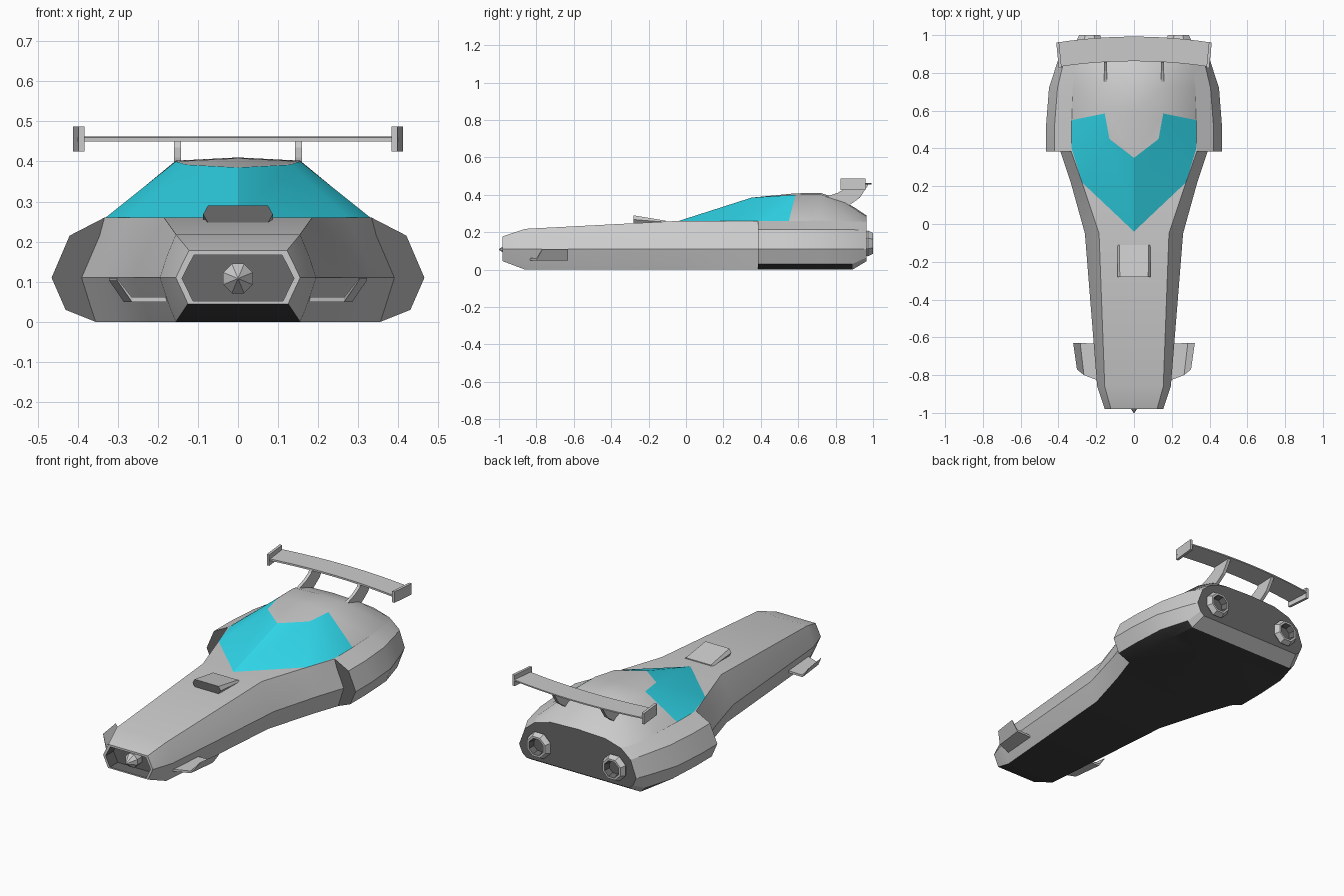
import bpy, bmesh
from math import cos, sin, pi, radians

if "Cube" in bpy.data.objects:
    bpy.data.objects.remove(bpy.data.objects["Cube"])


def material(name, rgb):
    m = bpy.data.materials.new(name)
    m.diffuse_color = (*rgb, 1)
    m.use_nodes = True
    m.node_tree.nodes["Principled BSDF"].inputs["Base Color"].default_value = m.diffuse_color
    return m


GREY = material("grey", (0.8, 0.8, 0.8))
DARK = material("dark", (0.14, 0.14, 0.14))
BLACK = material("black", (0.05, 0.05, 0.05))
GLASS = material("glass", (0.03, 0.70, 0.85))
MATS = [GREY, DARK, BLACK, GLASS]


def build(name, verts, faces, mirror=False, smooth=0):
    """faces: list of (indices, material number); mirror adds the -x copy."""
    bm = bmesh.new()
    for s in ((1, -1) if mirror else (1,)):
        vs = [bm.verts.new((s * x, y, z)) for x, y, z in verts]
        for idx, mat in faces:
            bm.faces.new([vs[i] for i in idx]).material_index = mat
    bmesh.ops.remove_doubles(bm, verts=bm.verts, dist=1e-5)
    bmesh.ops.recalc_face_normals(bm, faces=bm.faces)
    me = bpy.data.meshes.new(name)
    bm.to_mesh(me)
    bm.free()
    for m in MATS:
        me.materials.append(m)
    if smooth:
        me.shade_smooth()
        me.set_sharp_from_angle(angle=radians(smooth))
    ob = bpy.data.objects.new(name, me)
    bpy.context.collection.objects.link(ob)
    return ob


def loft(name, rings, mat=lambda i, j: 0, caps=(0, 0), **kw):
    """Skin closed rings of equal point count and cap both ends."""
    n = len(rings[0])
    faces = [([i * n + j, i * n + (j + 1) % n, (i + 1) * n + (j + 1) % n, (i + 1) * n + j], mat(i, j))
             for i in range(len(rings) - 1) for j in range(n)]
    last = (len(rings) - 1) * n
    faces += [(list(range(n)), caps[0]), (list(range(last, last + n)), caps[1])]
    return build(name, [p for r in rings for p in r], faces, **kw)


def section(y, half):
    """Symmetric ring from right-hand (x, z) points, bottom to top."""
    return [(x, y, z) for x, z in half] + [(-x, y, z) for x, z in reversed(half)]


def octagon(cx, y, cz, r):
    return [(cx + r * cos(k * pi / 4 + pi / 8), y, cz + r * sin(k * pi / 4 + pi / 8)) for k in range(8)]


# Hull: sections from the nose rim to the tail, with a step at the side intakes
nose = [(.125, .045), (.134, .065), (.155, .11), (.14, .142), (.122, .178)]
inner = [(x * .9, .108 + (z - .11) * .86) for x, z in nose]
pod = [(.355, 0), (.43, .03), (.465, .11), (.42, .215), (.333, .26)]
hull = [
    section(-.91, inner),
    section(-.98, inner),
    section(-.98, nose),
    section(-.86, [(.155, 0), (.168, .03), (.195, .11), (.177, .165), (.155, .218)]),
    section(-.05, [(.22, 0), (.232, .03), (.26, .11), (.225, .19), (.185, .26)]),
    section(.22, [(.298, 0), (.308, .03), (.335, .11), (.302, .2), (.275, .26)]),
    section(.385, [(.355, 0), (.365, .03), (.39, .11), (.345, .215), (.333, .26)]),
    section(.385, pod),
    section(.53, pod),
    section(.72, [(.355, 0), (.42, .03), (.45, .11), (.405, .215), (.325, .262)]),
    section(.89, [(.34, 0), (.37, .03), (.395, .11), (.365, .215), (.302, .258)]),
    section(.965, [(.32, .045), (.345, .065), (.365, .11), (.33, .205), (.27, .255)]),
]


def hull_mat(i, j):
    if i == 0 or i == 6:
        return 1
    if j == 9 and 2 <= i <= 9 or j in (0, 8) and 7 <= i <= 9:
        return 2
    return 0


loft("hull", hull, hull_mat, caps=(1, 1), smooth=25)

# Canopy glass
A, B, C, D = (0, -.04, .26), (.275, .22, .26), (.33, .40, .26), (.33, .55, .26)
E, F, G = (.155, .585, .40), (.13, .45, .392), (0, .35, .385)
build("canopy_glass", [A, B, C, D, E, F, G],
      [([0, 1, 5, 6], 3), ([1, 2, 5], 3), ([2, 3, 4], 3), ([2, 4, 5], 3)], mirror=True, smooth=25)

# Roof and rear deck behind the glass
roof = [G, F, E, (0, .585, .408), D,
        (0, .72, .41), (.155, .72, .402), (.325, .72, .262),
        (0, .85, .365), (.16, .85, .358), (.302, .89, .258),
        (0, .965, .29), (.17, .965, .284), (.27, .965, .255), (0, .965, .255)]
build("roof", roof, [([0, 1, 2, 3], 0), ([3, 2, 6, 5], 0), ([2, 4, 7, 6], 0),
                     ([5, 6, 9, 8], 0), ([6, 7, 10, 9], 0), ([8, 9, 12, 11], 0),
                     ([9, 10, 13, 12], 0), ([11, 12, 13, 14], 1)], mirror=True, smooth=40)

# Nose spike
loft("nose_spike", [octagon(0, -.91, .108, .04), octagon(0, -.95, .108, .04), octagon(0, -1, .108, .002)])

# Hood scoop
loft("hood_scoop", [section(-.28, [(.075, .247), (.087, .268), (.075, .29)]),
                    section(-.11, [(.078, .247), (.088, .254), (.078, .262)])], caps=(1, 0))

# Spoiler wing: a thin blade bowed backwards in the middle
blade = []
for k in range(-6, 7):
    x = k * .4 / 6
    y = .862 - .03 * (k / 6) ** 2
    blade.append([(x, y, .450), (x, y + .13, .455), (x, y + .13, .462), (x, y, .460)])
loft("spoiler_wing", blade, smooth=30)

strut = [(.75, .39), (.81, .41), (.855, .435), (.865, .455), (.975, .455), (.93, .385), (.86, .335)]
for side, s in (("right", 1), ("left", -1)):
    # Spoiler struts and end plates
    loft(f"spoiler_strut_{side}", [[(s * x, y, z) for y, z in strut] for x in (.142, .160)])
    loft(f"spoiler_end_plate_{side}",
         [[(s * (x + (y - .965) * .1), y, z) for y, z in ((.825, .425), (.96, .425), (.96, .487), (.825, .487))]
          for x in (.397, .412)])
    # Front winglets with upturned tips
    spans = [(.16, -.84, .16, -.635, .05, .062),
             (.265, -.80, .285, -.63, .05, .062),
             (.302, -.77, .322, -.63, .104, .109)]
    loft(f"front_winglet_{side}",
         [[(s * xf, yf, z0), (s * xb, yb, z0), (s * xb, yb, z1), (s * xf, yf, z1)]
          for xf, yf, xb, yb, z0, z1 in spans])
    # Engine nozzles
    loft(f"engine_nozzle_{side}",
         [octagon(s * .235, y, .14, r) for y, r in ((.95, .06), (.972, .075), (1.0, .06), (1.0, .048), (.967, .038))],
         lambda i, j: 1 if i == 3 else 0, caps=(0, 1))
